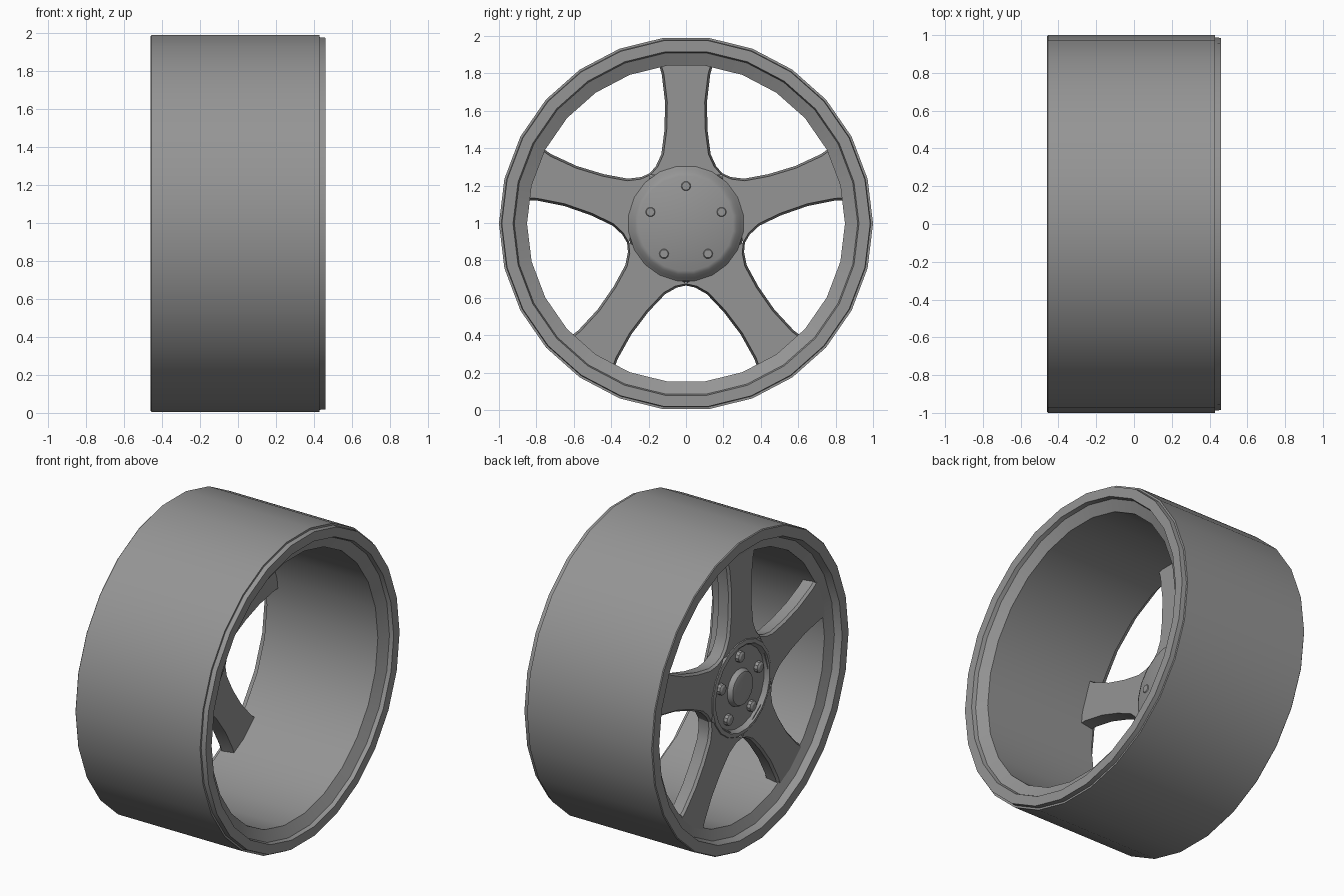
import bpy, bmesh, math
from mathutils import Vector, Matrix

if "Cube" in bpy.data.objects:
    bpy.data.objects.remove(bpy.data.objects["Cube"], do_unlink=True)

CENTRE = Vector((0, 0, 0.997))
SPOKES = 5

metal = bpy.data.materials.new("wheel grey")
metal.use_nodes = True
metal.diffuse_color = (0.3, 0.3, 0.3, 1)
metal.node_tree.nodes["Principled BSDF"].inputs["Base Color"].default_value = (0.3, 0.3, 0.3, 1)


def finish(bm, name, smooth=35):
    bmesh.ops.remove_doubles(bm, verts=bm.verts, dist=0.0001)
    bmesh.ops.recalc_face_normals(bm, faces=bm.faces)
    mesh = bpy.data.meshes.new(name)
    bm.to_mesh(mesh)
    bm.free()
    obj = bpy.data.objects.new(name, mesh)
    obj.location = CENTRE
    mesh.materials.append(metal)
    bpy.context.collection.objects.link(obj)
    bpy.ops.object.select_all(action="DESELECT")
    obj.select_set(True)
    bpy.context.view_layer.objects.active = obj
    bpy.ops.object.shade_smooth_by_angle(angle=math.radians(smooth))
    return obj


def lathe(bm, profile, sides, closed=False, offset=(0, 0)):
    """Turn (x, radius) points around the axle; open ends are capped."""
    rings = []
    for x, r in profile:
        ring = []
        for i in range(sides):
            a = math.tau * (i + 0.5) / sides + math.pi / 2
            ring.append(bm.verts.new((x, offset[0] + r * math.cos(a), offset[1] + r * math.sin(a))))
        rings.append(ring)
    pairs = list(zip(rings, rings[1:]))
    if closed:
        pairs.append((rings[-1], rings[0]))
    else:
        bm.faces.new(rings[0])
        bm.faces.new(rings[-1])
    for p, q in pairs:
        for i in range(sides):
            j = (i + 1) % sides
            bm.faces.new((p[i], p[j], q[j], q[i]))


# Barrel and rim lips
bm = bmesh.new()
lathe(bm, [(-0.46, 0.995), (-0.455, 1.0), (0.43, 1.0), (0.43, 0.988), (0.46, 0.985),
           (0.46, 0.925), (0.435, 0.918), (0.4, 0.85), (-0.39, 0.85), (-0.415, 0.915),
           (-0.46, 0.93)], 26, closed=True)
finish(bm, "rim")

# Spokes: half outline (distance from axle, half width), mirrored and repeated
half = [(0.26, 0.19), (0.305, 0.15), (0.37, 0.12), (0.5, 0.103), (0.65, 0.1), (0.8, 0.118), (0.88, 0.142)]
bm = bmesh.new()
for k in range(SPOKES):
    turn = Matrix.Rotation(math.tau * k / SPOKES, 3, "X")
    rows = []
    for d, w in half:
        # front edge slightly wider than the back edge
        row = [(-0.395, w), (-0.38, w + 0.012), (-0.3, w)]
        rows.append([bm.verts.new(turn @ Vector((x, s * v, d)))
                     for s, order in ((1, row), (-1, row[::-1])) for x, v in order])
    for p, q in zip(rows, rows[1:]):
        for i in range(6):
            j = (i + 1) % 6
            bm.faces.new((p[i], p[j], q[j], q[i]))
    bm.faces.new(rows[-1])
finish(bm, "spokes")

# Hub with a shallow front recess and a tapered rear boss
bm = bmesh.new()
lathe(bm, [(-0.375, 0.25), (-0.375, 0.26), (-0.405, 0.275), (-0.4, 0.3), (-0.37, 0.32),
           (-0.3, 0.31), (-0.285, 0.295), (-0.26, 0.275), (-0.25, 0.255)], 20)
finish(bm, "hub")

# Centre cap
bm = bmesh.new()
lathe(bm, [(-0.41, 0.09), (-0.405, 0.105), (-0.39, 0.115), (-0.36, 0.12)], 16)
finish(bm, "centre_cap")

# Wheel bolts, one in line with each spoke
bm = bmesh.new()
for k in range(SPOKES):
    a = math.pi / 2 + math.tau * k / SPOKES
    lathe(bm, [(-0.405, 0.022), (-0.397, 0.034), (-0.37, 0.036), (-0.26, 0.034), (-0.245, 0.022)],
          10, offset=(0.2 * math.cos(a), 0.2 * math.sin(a)))
finish(bm, "wheel_bolts")
